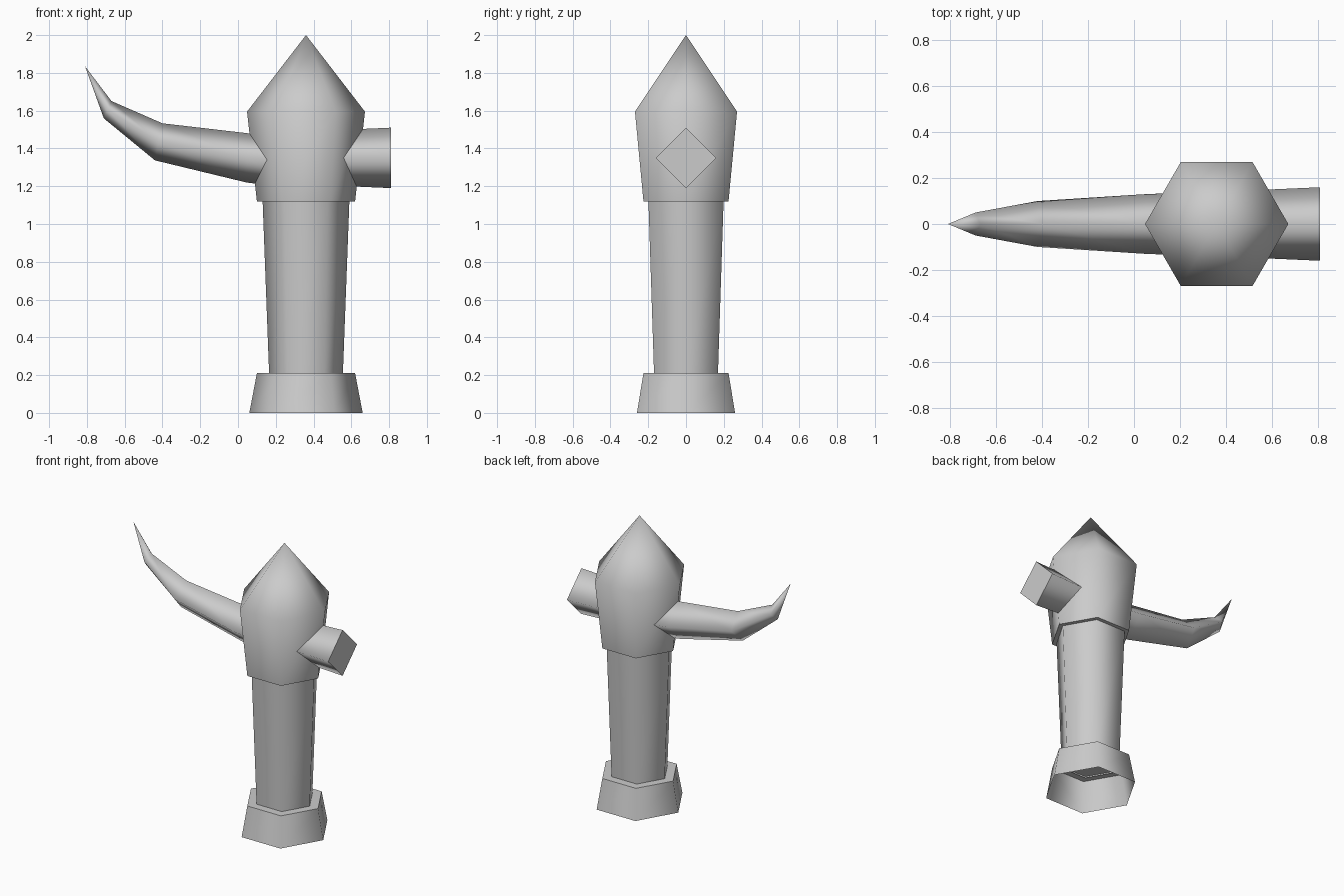
import bpy, bmesh, math
from mathutils import Vector

cube = bpy.data.objects.get("Cube")
if cube:
    bpy.data.objects.remove(cube, do_unlink=True)

grey = bpy.data.materials.new("plain grey")
grey.use_nodes = True
GREY = (0.6, 0.6, 0.6, 1)
grey.diffuse_color = GREY
grey.node_tree.nodes["Principled BSDF"].inputs["Base Color"].default_value = GREY

AXIS = 0.36  # x of the shaft


def loft(name, rings, sides, start_cap=False, end_cap=False):
    """Skin rings of (centre, direction, radius); radius 0 makes a point."""
    bm = bmesh.new()
    loops = []
    for centre, direction, radius in rings:
        c, d = Vector(centre), Vector(direction).normalized()
        across = Vector((0, 1, 0)) if abs(d.x) > 0.3 else Vector((1, 0, 0))
        other = d.cross(across).normalized()
        if radius == 0:
            loops.append([bm.verts.new(c)])
            continue
        loops.append([bm.verts.new(c + radius * (across * math.cos(a) + other * math.sin(a)))
                      for a in (math.tau * i / sides for i in range(sides))])
    for low, high in zip(loops, loops[1:]):
        for i in range(sides):
            j = (i + 1) % sides
            top = [high[0]] if len(high) == 1 else [high[j], high[i]]
            bm.faces.new([low[i], low[j]] + top)
    for face in bm.faces:
        face.smooth = True
    # Flat end faces keep a hard rim
    for wanted, loop in ((start_cap, loops[0][::-1]), (end_cap, loops[-1])):
        if wanted:
            cap = bm.faces.new(loop)
            for edge in cap.edges:
                edge.smooth = False
    mesh = bpy.data.meshes.new(name)
    bm.to_mesh(mesh)
    bm.free()
    mesh.materials.append(grey)
    obj = bpy.data.objects.new(name, mesh)
    bpy.context.collection.objects.link(obj)
    return obj


def upright(name, profile, **caps):
    return loft(name, [((AXIS, 0, z), (0, 0, 1), r) for r, z in profile], 6, **caps)


# Shaft, hollow foot and pointed head, all six-sided
upright("handle", [(0.195, 0.2), (0.23, 1.13)])
upright("pommel", [(0.30, 0), (0.26, 0.21)], end_cap=True)
upright("head", [(0.26, 1.12), (0.312, 1.595), (0, 2.0)], start_cap=True)

# Square hammer face, set on its corner
loft("hammer_peg", [((0.36, 0, 1.35), (1, 0, 0), 0.14),
                    ((0.81, 0, 1.35), (1, 0, 0), 0.16)], 4, end_cap=True)

# Curved spike rising to a point
loft("curved_spike", [((0.30, 0, 1.325), (-1, 0, 0), 0.14),
                      ((0.05, 0, 1.35), (-1, 0, 0.05), 0.13),
                      ((-0.42, 0, 1.435), (-1, 0, 0.2), 0.10),
                      ((-0.69, 0, 1.605), (-0.9, 0, 0.4), 0.05),
                      ((-0.81, 0, 1.835), (-0.4, 0, 0.9), 0)], 4)
